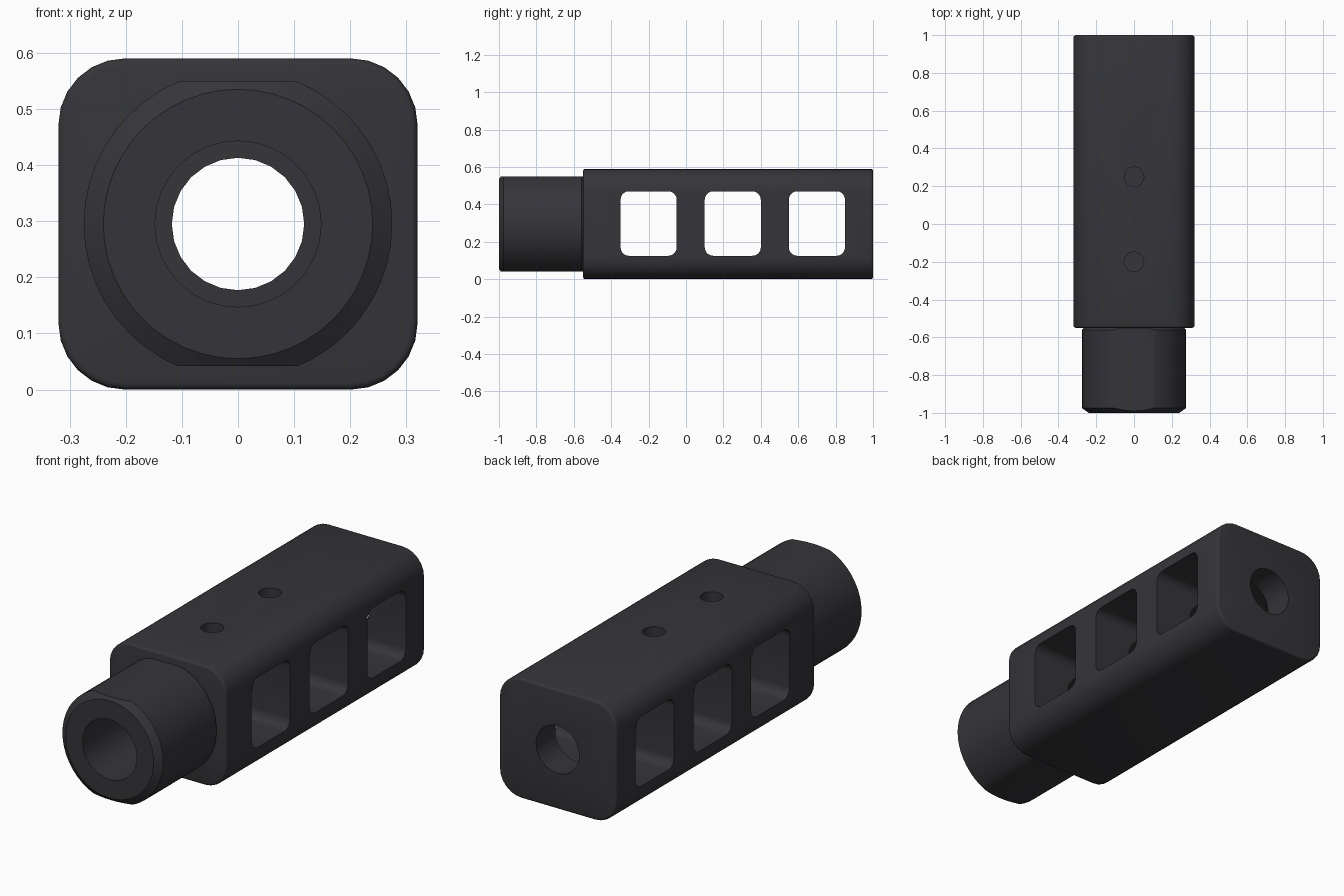
import bpy, bmesh, math
from mathutils import Matrix

default = bpy.data.objects.get("Cube")
if default:
    bpy.data.objects.remove(default, do_unlink=True)

AXIS_Z = 0.295      # height of the bore axis
BODY_FRONT = -0.55

steel = bpy.data.materials.new("dark gunmetal")
steel.use_nodes = True
colour = (0.036, 0.036, 0.042, 1)
steel.diffuse_color = colour
steel.node_tree.nodes["Principled BSDF"].inputs["Base Color"].default_value = colour


def make_object(name, bm):
    bmesh.ops.recalc_face_normals(bm, faces=bm.faces)
    mesh = bpy.data.meshes.new(name)
    bm.to_mesh(mesh)
    bm.free()
    mesh.materials.append(steel)
    obj = bpy.data.objects.new(name, mesh)
    bpy.context.collection.objects.link(obj)
    return obj


def rounded_box(name, lo, hi, axis, radius, segments, end_bevel=0):
    """Box with the edges along one axis rounded, and optionally its end rims too."""
    bm = bmesh.new()
    bmesh.ops.create_cube(bm, size=1)
    for v in bm.verts:
        v.co = [lo[i] + (v.co[i] + 0.5) * (hi[i] - lo[i]) for i in range(3)]
    along = [e for e in bm.edges
             if abs(e.verts[0].co[axis] - e.verts[1].co[axis]) > 0.01]
    bmesh.ops.bevel(bm, geom=along, offset=radius, segments=segments,
                    profile=0.5, affect='EDGES')
    if end_bevel:
        rims = [e for e in bm.edges
                if abs(e.verts[0].co[axis] - e.verts[1].co[axis]) < 0.001]
        bmesh.ops.bevel(bm, geom=rims, offset=end_bevel, segments=3,
                        profile=0.5, affect='EDGES')
    return make_object(name, bm)


def cylinder(name, radius, start, end, sides, axis='Y', centre=(0, 0, AXIS_Z)):
    bm = bmesh.new()
    bmesh.ops.create_cone(bm, cap_ends=True, segments=sides, radius1=radius,
                          radius2=radius, depth=end - start)
    bmesh.ops.translate(bm, verts=bm.verts, vec=(0, 0, (start + end) / 2))
    if axis == 'Y':
        bm.transform(Matrix.Rotation(-math.pi / 2, 4, 'X'))
    bmesh.ops.translate(bm, verts=bm.verts, vec=centre)
    return make_object(name, bm)


def lathe(name, profile, sides):
    """Closed solid turned about the bore axis from (radius, y) points."""
    bm = bmesh.new()
    rings = []
    for r, y in profile:
        rings.append([bm.verts.new((r * math.cos(a), y, AXIS_Z + r * math.sin(a)))
                      for a in (2 * math.pi * i / sides for i in range(sides))])
    for a, b in zip(rings, rings[1:]):
        for i in range(sides):
            j = (i + 1) % sides
            bm.faces.new((a[i], a[j], b[j], b[i]))
    bm.faces.new(rings[0])
    bm.faces.new(rings[-1])
    return make_object(name, bm)


def boolean(target, tool, operation='DIFFERENCE'):
    mod = target.modifiers.new("cut", 'BOOLEAN')
    mod.operation = operation
    mod.solver = 'EXACT'
    mod.object = tool
    bpy.context.view_layer.objects.active = target
    bpy.ops.object.modifier_apply(modifier=mod.name)
    bpy.data.objects.remove(tool, do_unlink=True)


# Main housing and the chamfered collar with flats above and below
body = rounded_box("brake_body", (-0.32, BODY_FRONT, 0), (0.32, 1, 0.59), 1, 0.118, 6, 0.012)
collar = lathe("mounting_collar", [(0.24, -1), (0.275, -0.975),
                                   (0.275, -0.56), (0.265, BODY_FRONT)], 48)
flats = rounded_box("collar_flats", (-0.4, -1.1, 0.042), (0.4, -0.4, 0.55), 1, 0.001, 1)
boolean(collar, flats, 'INTERSECT')

# Side ports passing through the whole width
for y in (-0.2, 0.25, 0.7):
    boolean(body, rounded_box("port_cutter", (-0.5, y - 0.15, 0.125),
                              (0.5, y + 0.15, 0.47), 0, 0.045, 5))

# Round vents in the roof over the first two chambers
for y in (-0.2, 0.25):
    boolean(body, cylinder("vent_cutter", 0.052, 0.3, 0.7, 24, 'Z', (0, y, 0)))

# Narrow bore through the housing, wider bore through the collar
boolean(body, cylinder("bore_cutter", 0.118, -0.8, 1.2, 24))
boolean(collar, cylinder("socket_cutter", 0.148, -1.2, -0.3, 32))

# Smooth curved surfaces, keeping machined edges crisp
for obj in (body, collar):
    bpy.ops.object.select_all(action='DESELECT')
    obj.select_set(True)
    bpy.context.view_layer.objects.active = obj
    bpy.ops.object.shade_smooth_by_angle(angle=math.radians(35))
